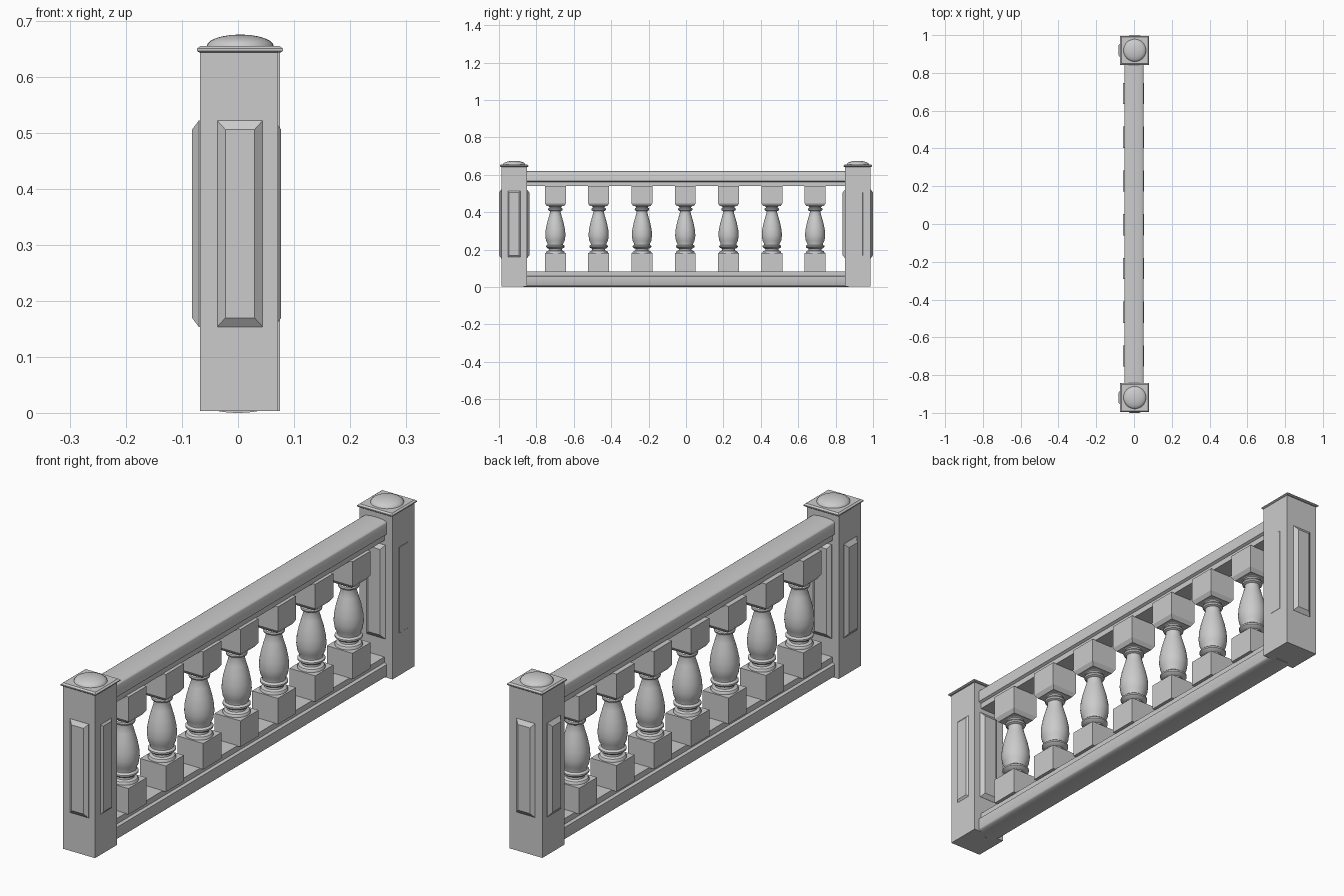
import bpy, bmesh, math
from mathutils import Matrix, Vector

cube = bpy.data.objects.get("Cube")
if cube:
    bpy.data.objects.remove(cube)

stone = bpy.data.materials.new("grey stone")
stone.use_nodes = True
COLOR = (0.6, 0.6, 0.6, 1)
stone.diffuse_color = COLOR
stone.node_tree.nodes["Principled BSDF"].inputs["Base Color"].default_value = COLOR


def finish(name, bm, smooth=False):
    bmesh.ops.recalc_face_normals(bm, faces=bm.faces)
    mesh = bpy.data.meshes.new(name)
    bm.to_mesh(mesh)
    bm.free()
    mesh.materials.append(stone)
    ob = bpy.data.objects.new(name, mesh)
    bpy.context.collection.objects.link(ob)
    if smooth:
        bpy.ops.object.select_all(action='DESELECT')
        ob.select_set(True)
        bpy.context.view_layer.objects.active = ob
        bpy.ops.object.shade_smooth_by_angle(angle=math.radians(35))
    return ob


def loft(bm, rings):
    """Skin a stack of equal-length point loops and close both ends."""
    loops = [[bm.verts.new(p) for p in ring] for ring in rings]
    n = len(loops[0])
    for a, b in zip(loops, loops[1:]):
        for i in range(n):
            j = (i + 1) % n
            bm.faces.new((a[i], a[j], b[j], b[i]))
    bm.faces.new(loops[0][::-1])
    bm.faces.new(loops[-1])


def rect(cx, cy, hx, hy, z):
    return [(cx + sx * hx, cy + sy * hy, z)
            for sx, sy in ((-1, -1), (1, -1), (1, 1), (-1, 1))]


def circle(cx, cy, r, z, n=32):
    return [(cx + r * math.cos(math.tau * i / n),
             cy + r * math.sin(math.tau * i / n), z) for i in range(n)]


# Raised panel: bevelled block facing a direction
def panel(name, centre, yaw, rise, depth=0.012):
    bm = bmesh.new()
    loft(bm, [rect(0, 0, 0.0405, 0.184, -0.02),
              rect(0, 0, 0.0405, 0.184, rise - depth),
              rect(0, 0, 0.026, 0.168, rise)])
    turn = Matrix.Rotation(yaw, 4, 'Z') @ Matrix.Rotation(math.pi / 2, 4, 'X')
    bm.transform(Matrix.Translation(Vector(centre)) @ turn)
    finish(name, bm)


# End posts with panels, cap and dome
def post(label, side, x_max, x_reach):
    cy, x_min = side * 0.919, -0.068
    cx, hx, hy = (x_min + x_max) / 2, (x_max - x_min) / 2, 0.0685
    bm = bmesh.new()
    loft(bm, [rect(cx, cy, hx, hy, 0.003), rect(cx, cy, hx, hy, 0.647)])
    finish(label + "_post", bm)

    bm = bmesh.new()
    loft(bm, [rect(0.0035, cy, h, h, z) for h, z in
              ((0.073, 0.643), (0.0765, 0.646), (0.0765, 0.65), (0.07, 0.655))])
    finish(label + "_post_cap", bm)

    radius, height, steps = 0.06, 0.021, 6
    bm = bmesh.new()
    loft(bm, [circle(0.004, cy, radius * math.cos(t), 0.654 + height * math.sin(t))
              for t in (i / steps * math.radians(86) for i in range(steps + 1))])
    finish(label + "_post_dome", bm, True)

    z = 0.3375
    panel(label + "_panel_front", (0.0035, cy - hy, z), 0, 0.0125)
    panel(label + "_panel_back", (0.0035, cy + hy, z), math.pi, 0.0125)
    panel(label + "_panel_right", (x_min, cy, z), -math.pi / 2, 0.014)
    panel(label + "_panel_left", (x_max, cy, z), math.pi / 2, x_reach - x_max)


post("front", -1, 0.071, 0.077)
post("back", 1, 0.075, 0.0757)


# Rails: one moulded profile, crowned on the outer side, flipped for the bottom
def rail(name, z_crown, direction):
    half = [(0.04, 0.082), (0.04, 0.06), (0.05, 0.055), (0.05, 0.011)]
    crown = [(0.05 * math.cos(t), 0.011 * (1 - math.sin(t)))
             for t in (math.pi * i / 12 for i in range(1, 12))]
    outline = half + crown + [(-x, d) for x, d in reversed(half)]
    bm = bmesh.new()
    loft(bm, [[(x, y, z_crown - direction * d) for x, d in outline]
              for y in (-0.87, 0.87)])
    finish(name, bm, True)


rail("top_rail", 0.621, 1)
rail("bottom_rail", 0.0, -1)

# Turned baluster profile: radius, height
TURNING = [(0.05, 0.178), (0.05, 0.186), (0.046, 0.192), (0.035, 0.196),
           (0.034, 0.204), (0.043, 0.208), (0.05, 0.214), (0.05, 0.22),
           (0.042, 0.226), (0.042, 0.232), (0.05, 0.248), (0.054, 0.275),
           (0.052, 0.305), (0.045, 0.34), (0.035, 0.375), (0.028, 0.4),
           (0.029, 0.406), (0.037, 0.41), (0.039, 0.416), (0.037, 0.421),
           (0.031, 0.424), (0.033, 0.43), (0.045, 0.436), (0.05, 0.445)]


def baluster(number, y):
    x, h = -0.003, 0.056
    bm = bmesh.new()
    loft(bm, [rect(x, y, h, h, 0.08), rect(x, y, h, h, 0.182)])
    loft(bm, [rect(x, y, 0.046, 0.046, 0.432), rect(x, y, h, h, 0.447),
              rect(x, y, h, h, 0.541)])
    finish(f"baluster_blocks_{number}", bm)
    bm = bmesh.new()
    loft(bm, [circle(x, y, r, z) for r, z in TURNING])
    finish(f"baluster_turning_{number}", bm, True)


for i in range(7):
    baluster(i + 1, -0.004 + (i - 3) * 0.2315)
